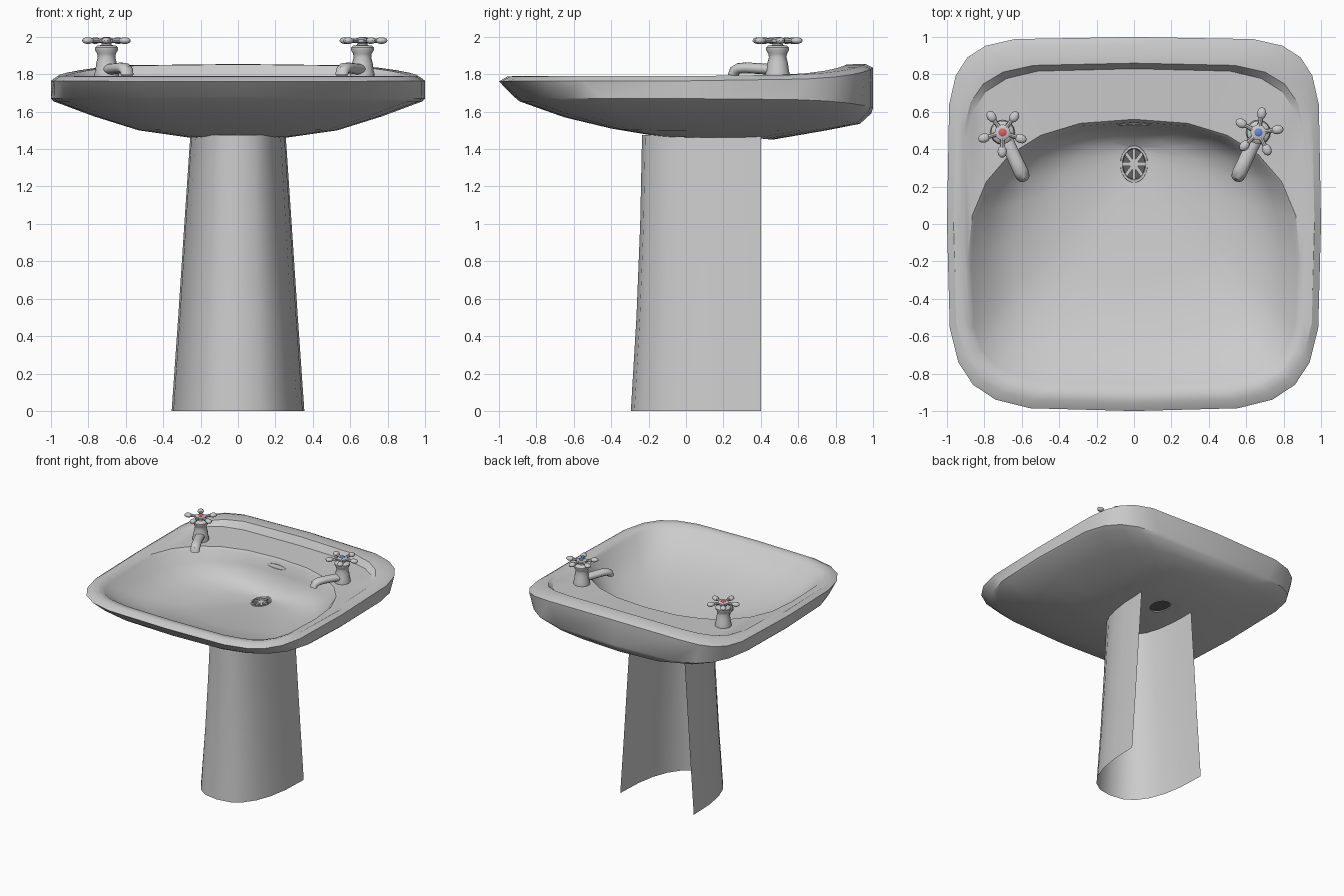
import bpy, bmesh
from math import sin, cos, pi, radians, copysign
from mathutils import Matrix, Vector

if "Cube" in bpy.data.objects:
    bpy.data.objects.remove(bpy.data.objects["Cube"])

N = 24


def finish(name, bm, angle=40, mat=None):
    bmesh.ops.recalc_face_normals(bm, faces=bm.faces)
    me = bpy.data.meshes.new(name)
    bm.to_mesh(me)
    bm.free()
    ob = bpy.data.objects.new(name, me)
    bpy.context.collection.objects.link(ob)
    if mat:
        me.materials.append(mat)
    bpy.ops.object.select_all(action='DESELECT')
    ob.select_set(True)
    bpy.context.view_layer.objects.active = ob
    bpy.ops.object.shade_smooth_by_angle(angle=radians(angle))
    return ob


def material(name, rgb):
    m = bpy.data.materials.new(name)
    m.diffuse_color = (*rgb, 1)
    m.use_nodes = True
    m.node_tree.nodes["Principled BSDF"].inputs["Base Color"].default_value = m.diffuse_color
    return m


def bridge(bm, rings, closed=True):
    for r, s in zip(rings, rings[1:]):
        n = len(r)
        for i in range(n if closed else n - 1):
            j = (i + 1) % n
            bm.faces.new((r[i], r[j], s[j], s[i]))


def spow(v, p):
    return copysign(abs(v) ** p, v)


def ring(bm, a, yf, yc, yb, nf, nb, zf, zs, zb):
    """Rounded-square ring: half width, front/mid/back y, front/back squareness, front/side/back z."""
    out = []
    for i in range(N):
        t = 2 * pi * i / N
        n = nb if sin(t) > 0 else nf
        u, v = spow(cos(t), 2 / n), spow(sin(t), 2 / n)
        y = yc + v * ((yb - yc) if v > 0 else (yc - yf))
        z = zs + ((zb if v > 0 else zf) - zs) * abs(v) ** 3 * (1 - 0.5 * u ** 4)
        out.append(bm.verts.new((a * u, y, z)))
    return out


def lathe(bm, prof, centre, seg=16, cap=True):
    rings = [[bm.verts.new((centre[0] + r * cos(2 * pi * i / seg),
                            centre[1] + r * sin(2 * pi * i / seg), z)) for i in range(seg)]
             for r, z in prof]
    bridge(bm, rings)
    if cap:
        bm.faces.new(rings[-1])


# Basin: underside, rim, raised back ledge, bowl and waste hole as one loft
under = [
    (.07, .225, .32, .415, 2, 2, 1.457, 1.457, 1.457),
    (.27, -.15, .15, .46, 2.4, 2.4, 1.468, 1.463, 1.45),
    (.53, -.40, .05, .75, 2.6, 3, 1.51, 1.50, 1.50),
    (.77, -.65, 0, .93, 2.8, 3.5, 1.57, 1.575, 1.535),
    (.985, -.89, 0, .99, 3.5, 4.2, 1.655, 1.655, 1.59),
    (1, -.92, 0, 1, 3.8, 4.8, 1.68, 1.67, 1.62),
    (1, -1, 0, 1, 4.6, 6, 1.762, 1.765, 1.835)]
bowl = [
    (.965, -.955, 0, .96, 4.6, 5.5, 1.788, 1.79, 1.855),
    (.925, -.92, 0, .86, 4.5, 5, 1.79, 1.79, 1.853),
    (.915, -.91, -.05, .83, 4.5, 4.7, 1.788, 1.787, 1.79),
    (.89, -.88, -.2, .56, 4.2, 2.4, 1.782, 1.78, 1.78),
    (.87, -.86, -.2, .545, 4.2, 2.4, 1.765, 1.76, 1.76),
    (.79, -.77, -.15, .53, 3.8, 2.4, 1.69, 1.67, 1.67),
    (.65, -.60, -.1, .50, 3.2, 2.4, 1.61, 1.58, 1.58),
    (.42, -.30, .05, .455, 2.6, 2.3, 1.535, 1.52, 1.52),
    (.07, .225, .32, .415, 2, 2, 1.49, 1.49, 1.49)]
bm = bmesh.new()
rings = [ring(bm, *r) for r in under + bowl]
bridge(bm, rings + [rings[0]])
finish("basin", bm, 30)

# Pedestal: thin U-shaped sheet, open at the back
bm = bmesh.new()
rows = []
for z, w, front in ((0, .355, -.295), (.5, .32, -.265), (1.0, .287, -.245), (1.475, .255, -.235)):
    pts = [(-w * spow(cos(pi * i / 12), .8), .4 - (.4 - front) * sin(pi * i / 12) ** .8) for i in range(13)]
    rows.append([bm.verts.new((x, y, z)) for x, y in pts])
bridge(bm, rows, closed=False)
finish("pedestal", bm, 30)

# Waste: elliptical grate with hub, spokes and dark backing
dark = material("dark_grey", (.12, .12, .12))
squash = Matrix.Translation((0, .32, 0)) @ Matrix.Diagonal((.74, 1, 1, 1))
bm = bmesh.new()
lathe(bm, [(.10, 1.487), (.098, 1.497), (.085, 1.497), (.08, 1.485)], (0, 0), 24, cap=False)
lathe(bm, [(.03, 1.478), (.03, 1.491)], (0, 0), 16)
for k in range(8):
    m = Matrix.Rotation(k * pi / 4, 4, 'Z') @ Matrix.Translation((.053, 0, 1.485)) @ Matrix.Diagonal((.065, .022, .01, 1))
    bmesh.ops.create_cube(bm, size=1, matrix=m)
bm.transform(squash)
finish("waste_grate", bm)
bm = bmesh.new()
bmesh.ops.create_circle(bm, cap_ends=True, segments=24, radius=.096, matrix=squash @ Matrix.Translation((0, 0, 1.465)))
finish("waste_backing", bm, mat=dark)

# Overflow slot on the back wall of the bowl
bm = bmesh.new()
prof = [(1.0, .008), (.95, -.006), (.8, -.006), (.75, .005)]
slot = [[bm.verts.new((.1 * r * cos(2 * pi * i / 24), .536 + d + .004 * r * sin(2 * pi * i / 24),
                       1.715 + .02 * r * sin(2 * pi * i / 24))) for i in range(24)] for r, d in prof]
bridge(bm, slot)
bm.faces.new(slot[-1])
finish("overflow_slot", bm)


# Taps: turned body, bent spout, five-lobed handle, coloured button
def tap(label, s, x, start, rgb):
    c = Vector((x, .49, 0))
    bm = bmesh.new()
    lathe(bm, [(.066, 1.775), (.066, 1.80), (.06, 1.82), (.055, 1.86), (.047, 1.89), (.05, 1.91),
               (.062, 1.93), (.062, 1.942), (.05, 1.953), (.028, 1.956), (.025, 1.98)], c)
    finish(label + "_tap_body", bm)

    bm = bmesh.new()
    d = Vector((-s * .42, -.9, 0)).normalized()
    side = Vector((-d.y, d.x, 0))
    path = [(.02, 1.825, .03), (.10, 1.83, .029), (.18, 1.834, .029), (.225, 1.832, .03),
            (.252, 1.82, .029), (.262, 1.795, .027)]
    tilt = [0, 0, 0, 20, 50, 85]
    rows = []
    for (l, z, r), a in zip(path, tilt):
        up = d * sin(radians(a)) + Vector((0, 0, cos(radians(a))))
        p = c + d * l + Vector((0, 0, z))
        rows.append([bm.verts.new(p + side * (r * 1.3 * cos(2 * pi * i / 12)) + up * (r * sin(2 * pi * i / 12)))
                     for i in range(12)])
    bridge(bm, rows)
    bm.faces.new(rows[-1])
    finish(label + "_tap_spout", bm)

    bm = bmesh.new()
    lathe(bm, [(.025, 1.965), (.042, 1.973), (.042, 1.987), (.03, 1.993)], c)
    for k in range(5):
        turn = Matrix.Translation(c) @ Matrix.Rotation(radians(start + 72 * k), 4, 'Z')
        bmesh.ops.create_cone(bm, segments=8, radius1=.012, radius2=.012, depth=.07,
                              matrix=turn @ Matrix.Translation((.062, 0, 1.98)) @ Matrix.Rotation(pi / 2, 4, 'Y'))
        bmesh.ops.create_uvsphere(bm, u_segments=10, v_segments=8, radius=1,
                                  matrix=turn @ Matrix.Translation((.103, 0, 1.98)) @ Matrix.Diagonal((.033, .025, .018, 1)))
    finish(label + "_tap_handle", bm)

    bm = bmesh.new()
    lathe(bm, [(.022, 1.988), (.022, 1.995), (.015, 2.0)], c)
    finish(label + "_tap_button", bm, mat=material(label + "_colour", rgb))


tap("hot", -1, -.703, 53, (.75, .12, .12))
tap("cold", 1, .665, 80, (.12, .25, .7))
